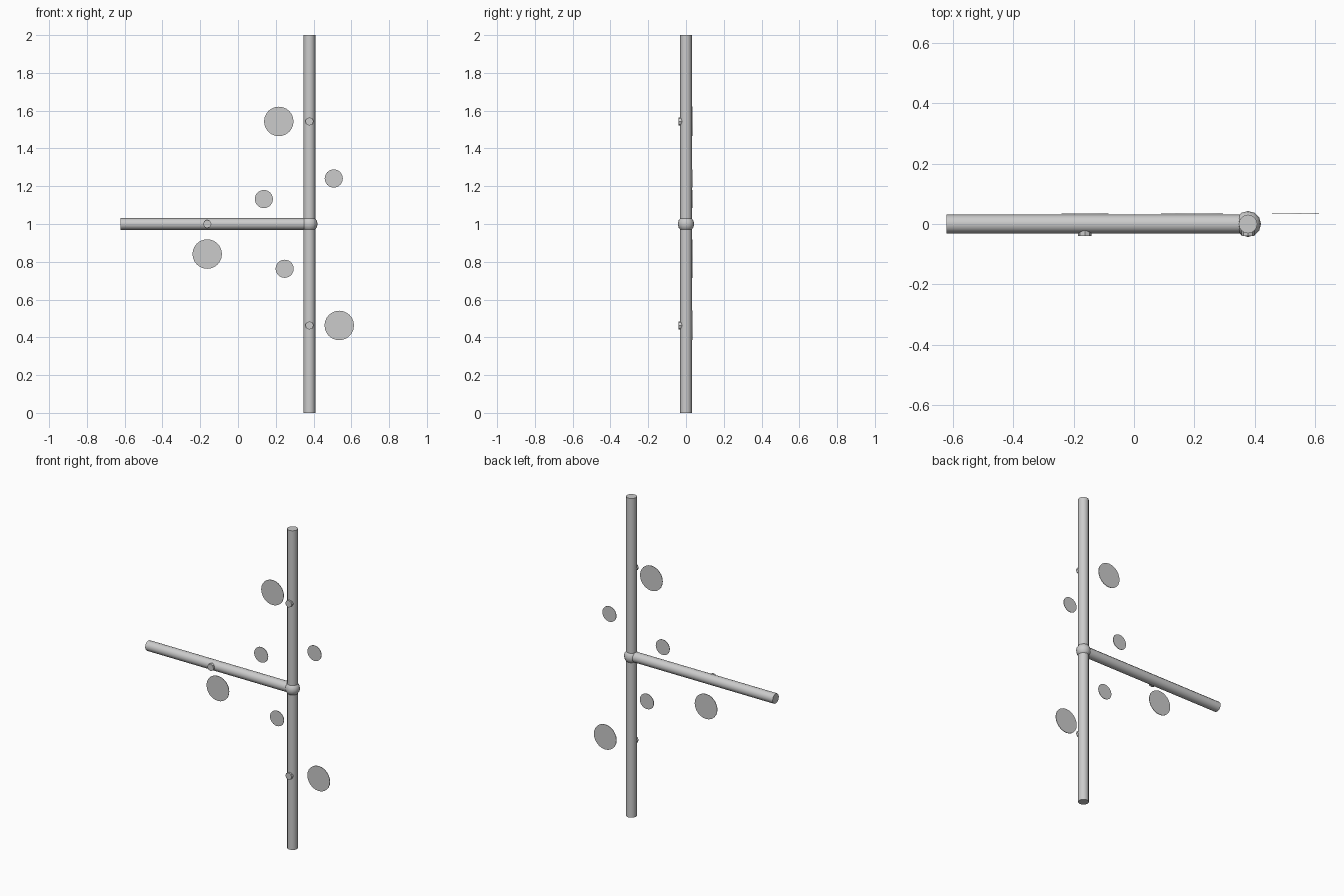
import bpy
from math import pi

if "Cube" in bpy.data.objects:
    bpy.data.objects.remove(bpy.data.objects["Cube"])

GREY = (0.6, 0.6, 0.6, 1)
grey = bpy.data.materials.new("plain grey")
grey.use_nodes = True
grey.diffuse_color = GREY
grey.node_tree.nodes["Principled BSDF"].inputs["Base Color"].default_value = GREY

JOINT_X, JOINT_Z = 0.378, 1.0
PIPE_R = 0.031
FACE_FRONT = (pi / 2, 0, 0)


def finish(name):
    obj = bpy.context.object
    obj.name = name
    obj.data.materials.append(grey)
    bpy.ops.object.shade_smooth_by_angle(angle=pi / 4.5)
    return obj


def cylinder(name, loc, radius, depth, sides, rotation=(0, 0, 0)):
    bpy.ops.mesh.primitive_cylinder_add(vertices=sides, radius=radius, depth=depth,
                                        location=loc, rotation=rotation)
    return finish(name)


# Upright pipe and side branch
cylinder("upright_pipe", (JOINT_X, 0, 1), PIPE_R, 2, 12)
cylinder("branch_pipe", (JOINT_X - 0.5, 0, JOINT_Z), PIPE_R, 1, 12, (0, pi / 2, 0))

# Ball at the junction
bpy.ops.mesh.primitive_uv_sphere_add(segments=12, ring_count=8, radius=0.043,
                                     location=(JOINT_X, 0, JOINT_Z))
finish("junction_ball")

# Small studs on the front of each pipe arm
studs = {"upper": (JOINT_X, 1.543), "lower": (JOINT_X, 0.463), "branch": (-0.163, JOINT_Z)}
for arm, (x, z) in studs.items():
    cylinder(arm + "_stud", (x, -0.031, z), 0.022, 0.018, 8, FACE_FRONT)

# Thin round plates floating beside the arms
large_discs = {"upper": (0.216, 1.543), "branch": (-0.163, 0.841), "lower": (0.536, 0.463)}
small_discs = {"left": (0.507, 1.241), "right": (0.137, 1.132), "low": (0.247, 0.763)}
for size, radius, discs in (("large", 0.078, large_discs), ("small", 0.048, small_discs)):
    for place, (x, z) in discs.items():
        cylinder(f"{place}_{size}_disc", (x, 0.034, z), radius, 0.003, 24, FACE_FRONT)
